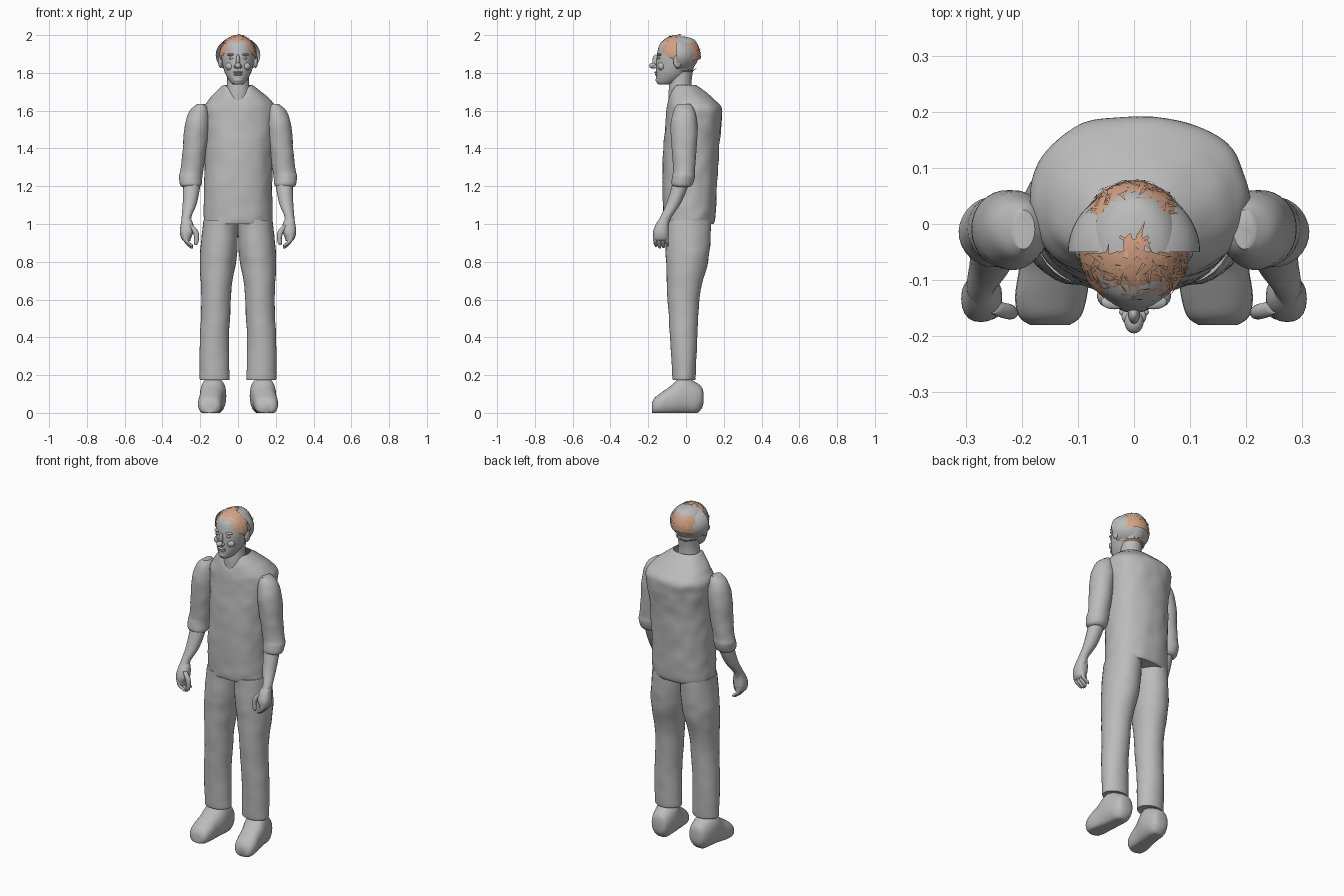
import bpy, bmesh, math, random
from mathutils import Vector, noise

random.seed(4)
if "Cube" in bpy.data.objects:
    bpy.data.objects.remove(bpy.data.objects["Cube"])


def material(name, rgb):
    m = bpy.data.materials.new(name)
    m.use_nodes = True
    m.diffuse_color = (*rgb, 1)
    m.node_tree.nodes["Principled BSDF"].inputs["Base Color"].default_value = (*rgb, 1)
    return m


GREY = material("plain grey", (0.5, 0.5, 0.5))
TAN = material("hair tan", (0.66, 0.36, 0.23))


def finish(name, bm, mat, smooth=True):
    bmesh.ops.recalc_face_normals(bm, faces=bm.faces)
    me = bpy.data.meshes.new(name)
    bm.to_mesh(me)
    bm.free()
    me.materials.append(mat)
    ob = bpy.data.objects.new(name, me)
    bpy.context.collection.objects.link(ob)
    if smooth:
        bpy.ops.object.select_all(action='DESELECT')
        ob.select_set(True)
        bpy.context.view_layer.objects.active = ob
        bpy.ops.object.shade_smooth_by_angle(angle=math.radians(50))
    return ob


def spline(rows, sub):
    """Smooth the section list with a Catmull-Rom curve."""
    out = []
    for i in range(len(rows) - 1):
        p = [rows[max(0, min(len(rows) - 1, i + k))] for k in (-1, 0, 1, 2)]
        for j in range(sub):
            t = j / sub
            out.append([0.5 * (2 * b + (c - a) * t + (2 * a - 5 * b + 4 * c - d) * t * t
                               + (3 * b - a - 3 * c + d) * t ** 3)
                        for a, b, c, d in zip(*p)])
    return out + [rows[-1]]


def loft(name, rows, side=1, axis='z', n=32, e=2.0, sub=4, rough=0, tweak=None, cap=True):
    """Rows are (position on axis, centre a, centre b, radius a, radius b)."""
    bm = bmesh.new()
    rings = []
    for t, a, b, ra, rb in spline(rows, sub):
        ring = []
        for k in range(n):
            w = 2 * math.pi * k / n
            c, s = math.cos(w), math.sin(w)
            u = a + ra * math.copysign(abs(c) ** (2 / e), c)
            v = b + rb * math.copysign(abs(s) ** (2 / e), s)
            p = Vector((u, v, t)) if axis == 'z' else Vector((u, t, v))
            if rough:
                f = 1 + rough * noise.noise(p * 16)
                p.x, p.y = a + (p.x - a) * f, b + (p.y - b) * f
            if tweak:
                p = tweak(p)
            p.x *= side
            ring.append(bm.verts.new(p))
        rings.append(ring)
    for r, q in zip(rings, rings[1:]):
        for k in range(n):
            bm.faces.new((r[k], r[(k + 1) % n], q[(k + 1) % n], q[k]))
    bm.faces.new(rings[0])
    if cap:
        bm.faces.new(rings[-1])
    return finish(name, bm, GREY)


def ball(name, loc, radii, keep=None, mat=GREY, seg=24):
    bm = bmesh.new()
    bmesh.ops.create_uvsphere(bm, u_segments=seg, v_segments=seg // 2, radius=1)
    for v in bm.verts:
        v.co = Vector([c + r * x for c, r, x in zip(loc, radii, v.co)])
    if keep:
        drop = [f for f in bm.faces if not keep(f.calc_center_median())]
        bmesh.ops.delete(bm, geom=drop, context='FACES')
    return finish(name, bm, mat)


# Shirt body with a V notch at the collar
def notch(p):
    if p.z > 1.64 and p.y < -0.03:
        p.z -= 0.065 * max(0, 1 - abs(p.x) / 0.065) * (p.z - 1.64) / 0.09
    return p


loft("shirt", [(1.0, 0, 0.015, .178, .13), (1.04, 0, .018, .183, .138),
               (1.2, 0, .02, .18, .144), (1.4, .005, .028, .18, .148),
               (1.54, .01, .04, .19, .148), (1.61, .01, .044, .193, .147),
               (1.655, .008, .03, .165, .125), (1.7, .002, .008, .12, .095),
               (1.73, 0, -.008, .085, .07), (1.735, 0, -.008, .075, .062)],
     n=64, e=2.25, sub=7, rough=.03, tweak=notch, cap=False)

# Limbs, built once for each side
for side, word in ((1, "left"), (-1, "right")):
    loft(word + "_sleeve", [(1.195, .25, -.02, .045, .042), (1.21, .25, -.02, .058, .055),
                            (1.25, .25, -.013, .062, .06), (1.29, .243, -.01, .06, .058),
                            (1.4, .23, -.01, .063, .066), (1.52, .217, -.01, .066, .07),
                            (1.6, .205, -.01, .05, .055), (1.635, .197, -.01, .02, .035)],
         side, sub=6, rough=.05)
    loft(word + "_forearm", [(1.24, .242, -.02, .046, .045), (1.17, .248, -.042, .043, .042),
                             (1.1, .257, -.07, .036, .037), (1.04, .272, -.105, .026, .03),
                             (1.0, .272, -.124, .026, .034)], side, n=20)
    loft(word + "_palm", [(1.03, .274, -.112, .024, .026), (1.0, .27, -.125, .033, .034),
                          (.96, .272, -.133, .036, .041), (.925, .275, -.133, .026, .039),
                          (.91, .27, -.133, .018, .034)], side, n=20, e=2.4)
    for i in range(4):
        y = -.163 + .02 * i
        low = .868 + .008 * abs(i - 1.4)
        loft(word + "_finger", [(.945, .28, y, .013, .011), (.91, .274, y, .013, .011),
                                (low + .012, .254, y + .003, .012, .01),
                                (low, .244, y + .004, .006, .005)], side, n=10, sub=3)
    loft(word + "_thumb", [(.995, .252, -.148, .012, .012), (.965, .228, -.155, .016, .014),
                           (.93, .219, -.158, .013, .012), (.9, .222, -.158, .011, .01),
                           (.888, .224, -.158, .005, .005)], side, n=12, sub=3)

    loft(word + "_trouser_leg", [(.175, .123, -.012, .07, .055), (.185, .124, -.011, .079, .061),
                                 (.3, .126, -.011, .078, .067), (.42, .125, -.013, .077, .073),
                                 (.52, .118, -.013, .077, .078), (.65, .115, -.011, .08, .089),
                                 (.78, .108, .004, .094, .108), (.88, .1, .009, .098, .118),
                                 (1.02, .091, .014, .092, .12)], side, sub=5, rough=.03)

    # Shoe lofted from heel to toe with a flat sole
    def flat_sole(p):
        p.z = max(0, p.z)
        return p
    loft(word + "_shoe", [(.092, .125, .08, .02, .03), (.082, .125, .08, .045, .058),
                          (.05, .127, .078, .06, .085), (0, .13, .09, .068, .098),
                          (-.035, .134, .088, .068, .098), (-.08, .141, .066, .064, .078),
                          (-.13, .148, .048, .064, .06), (-.165, .15, .036, .055, .045),
                          (-.18, .15, .027, .035, .027)],
         side, axis='y', n=28, e=2.3, tweak=flat_sole)

# Neck and head
loft("neck", [(1.64, 0, -.025, .072, .066), (1.7, 0, -.03, .064, .062),
              (1.76, 0, -.028, .057, .058), (1.83, 0, -.02, .06, .06)])
loft("head", [(1.738, 0, -.11, .02, .03), (1.745, 0, -.105, .034, .048),
              (1.768, 0, -.088, .052, .07), (1.8, 0, -.07, .069, .088),
              (1.85, 0, -.052, .083, .106), (1.9, 0, -.041, .089, .112),
              (1.95, 0, -.04, .081, .1), (1.98, 0, -.035, .056, .072),
              (1.992, 0, -.035, .022, .03)])

# Facial features
ball("nose_tip", (0, -.174, 1.838), (.017, .021, .016))
ball("nose_bridge", (0, -.16, 1.864), (.011, .018, .033))
ball("upper_lip", (0, -.157, 1.803), (.027, .01, .006))
ball("lower_lip", (0, -.154, 1.791), (.023, .011, .006))
ball("chin", (0, -.143, 1.763), (.026, .018, .017))
for s, word in ((1, "left"), (-1, "right")):
    ball(word + "_nostril", (s * .013, -.165, 1.833), (.009, .012, .009))
    ball(word + "_eye", (s * .034, -.141, 1.878), (.014, .01, .007))
    ball(word + "_brow", (s * .035, -.139, 1.897), (.024, .013, .007))
    ball(word + "_cheek", (s * .042, -.128, 1.835), (.024, .022, .022))
    ball(word + "_ear", (s * .093, -.045, 1.862), (.013, .022, .036))

# Half shell wrapped around the rear of the skull
ball("rear_skull_shell", (0, -.05, 1.895), (.118, .114, .096), lambda p: p.y > -.05, seg=48)

# Hair: ragged patches covered in loose spiky locks
CENTRE, SIZE = Vector((0, -.038, 1.892)), Vector((.097, .113, .108))


def hairy(p):
    x = abs(p.x)
    front = p.y < -.05 and p.z > 1.955 - 1.5 * max(0, x - .04)
    tuft = x < .022 and p.y < -.022 and p.z > 1.95
    rear = p.y > .018 and 1.87 < p.z < 1.965
    nape = p.y > -.05 and 1.785 < p.z < 1.815
    return front or tuft or rear or nape


ball("hair_patches", CENTRE, SIZE * 1.02, hairy, TAN, 64)
bm = bmesh.new()
made = 0
while made < 420:
    d = Vector([random.gauss(0, 1) for _ in range(3)]).normalized()
    p = CENTRE + d * SIZE
    if not hairy(p):
        continue
    made += 1
    p = CENTRE + d * SIZE * random.uniform(1.0, 1.05)
    along = d.cross(Vector([random.gauss(0, 1) for _ in range(3)])).normalized()
    wide = along.cross(d) * .004
    tip = p + along * random.uniform(.015, .035)
    tip.z = min(tip.z, 2.0)
    bm.faces.new([bm.verts.new(q) for q in (p - wide, p + wide, tip)])
finish("hair_locks", bm, TAN, smooth=False)
